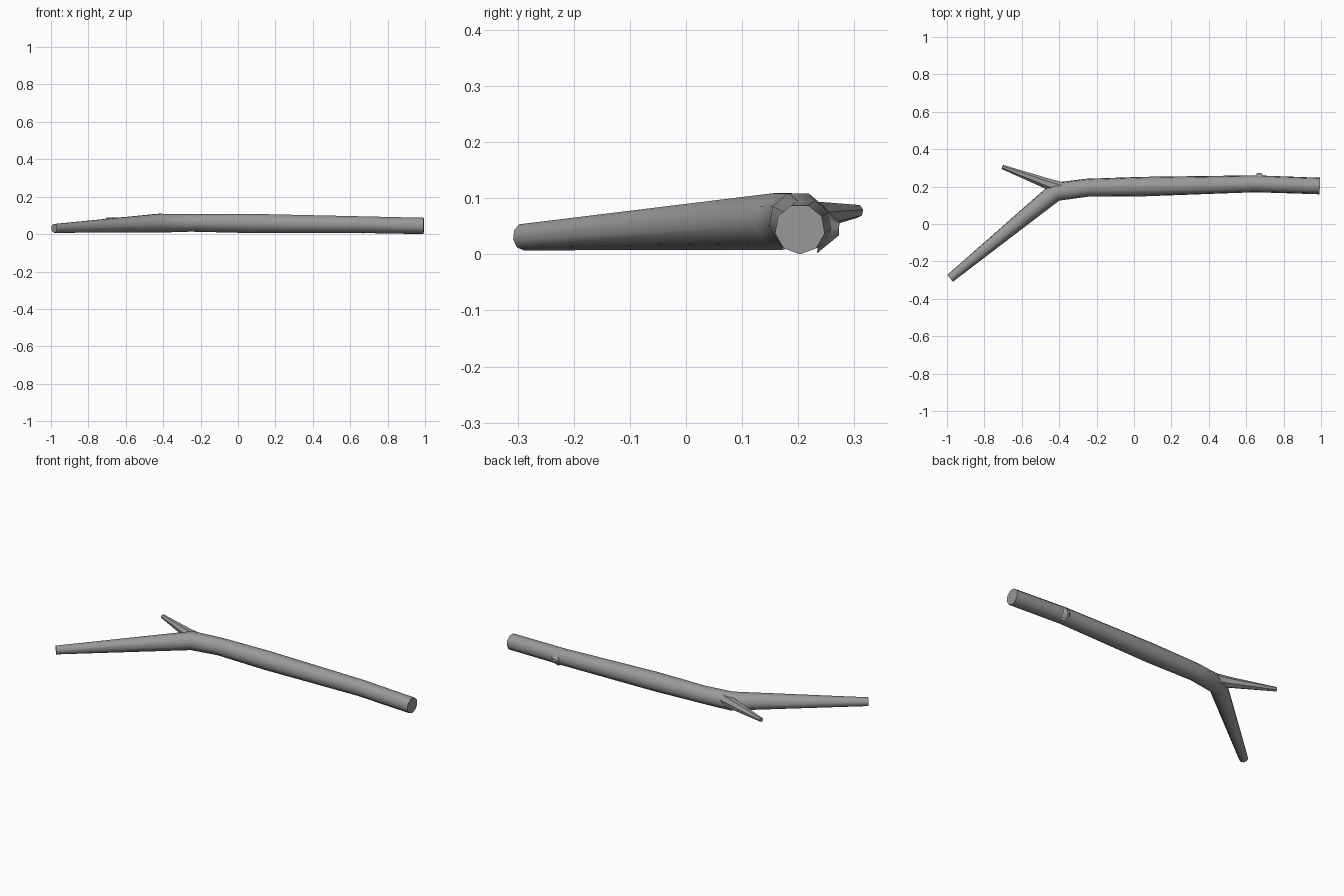
import bpy
import bmesh
from math import sin, cos, tau, radians
from mathutils import Vector

cube = bpy.data.objects.get("Cube")
if cube:
    bpy.data.objects.remove(cube, do_unlink=True)

GREY = (0.32, 0.32, 0.32, 1.0)
bark = bpy.data.materials.new("bark grey")
bark.use_nodes = True
bark.diffuse_color = GREY
bark.node_tree.nodes["Principled BSDF"].inputs["Base Color"].default_value = GREY


def limb(name, stations, sides=9):
    """Tapered closed tube through (x, y, z, radius) stations."""
    centres = [Vector(s[:3]) for s in stations]
    bm = bmesh.new()
    rings = []
    for i, c in enumerate(centres):
        # Mitre each ring between the neighbouring segments
        tangent = Vector()
        if i > 0:
            tangent += (c - centres[i - 1]).normalized()
        if i < len(centres) - 1:
            tangent += (centres[i + 1] - c).normalized()
        tangent.normalize()
        side = tangent.cross(Vector((0, 0, 1))).normalized()
        up = side.cross(tangent)
        r = stations[i][3]
        rings.append([bm.verts.new(c + r * (side * sin(tau * k / sides) - up * cos(tau * k / sides)))
                      for k in range(sides)])
    for a, b in zip(rings, rings[1:]):
        for k in range(sides):
            n = (k + 1) % sides
            bm.faces.new((a[k], a[n], b[n], b[k]))
    bm.faces.new(rings[0])
    bm.faces.new(rings[-1])
    bmesh.ops.recalc_face_normals(bm, faces=bm.faces)
    mesh = bpy.data.meshes.new(name)
    bm.to_mesh(mesh)
    bm.free()
    mesh.materials.append(bark)
    obj = bpy.data.objects.new(name, mesh)
    bpy.context.collection.objects.link(obj)
    bpy.ops.object.select_all(action='DESELECT')
    obj.select_set(True)
    bpy.context.view_layer.objects.active = obj
    bpy.ops.object.shade_smooth_by_angle(angle=radians(50))
    return obj


# Main stick with its bent, tapering end
limb("main_branch", [
    (0.993, 0.203, 0.045, 0.045),
    (0.65, 0.215, 0.052, 0.046),
    (0.05, 0.2, 0.059, 0.053),
    (-0.25, 0.194, 0.062, 0.049),
    (-0.42, 0.172, 0.06, 0.052),
    (-0.983, -0.29, 0.031, 0.024),
])

# Thin side twig growing out of the bend
limb("side_twig", [
    (-0.39, 0.19, 0.067, 0.036),
    (-0.47, 0.218, 0.068, 0.029),
    (-0.704, 0.305, 0.077, 0.012),
], sides=7)

# Small knot on the back of the stick
limb("knot", [
    (0.67, 0.235, 0.047, 0.045),
    (0.67, 0.273, 0.046, 0.012),
], sides=6)
